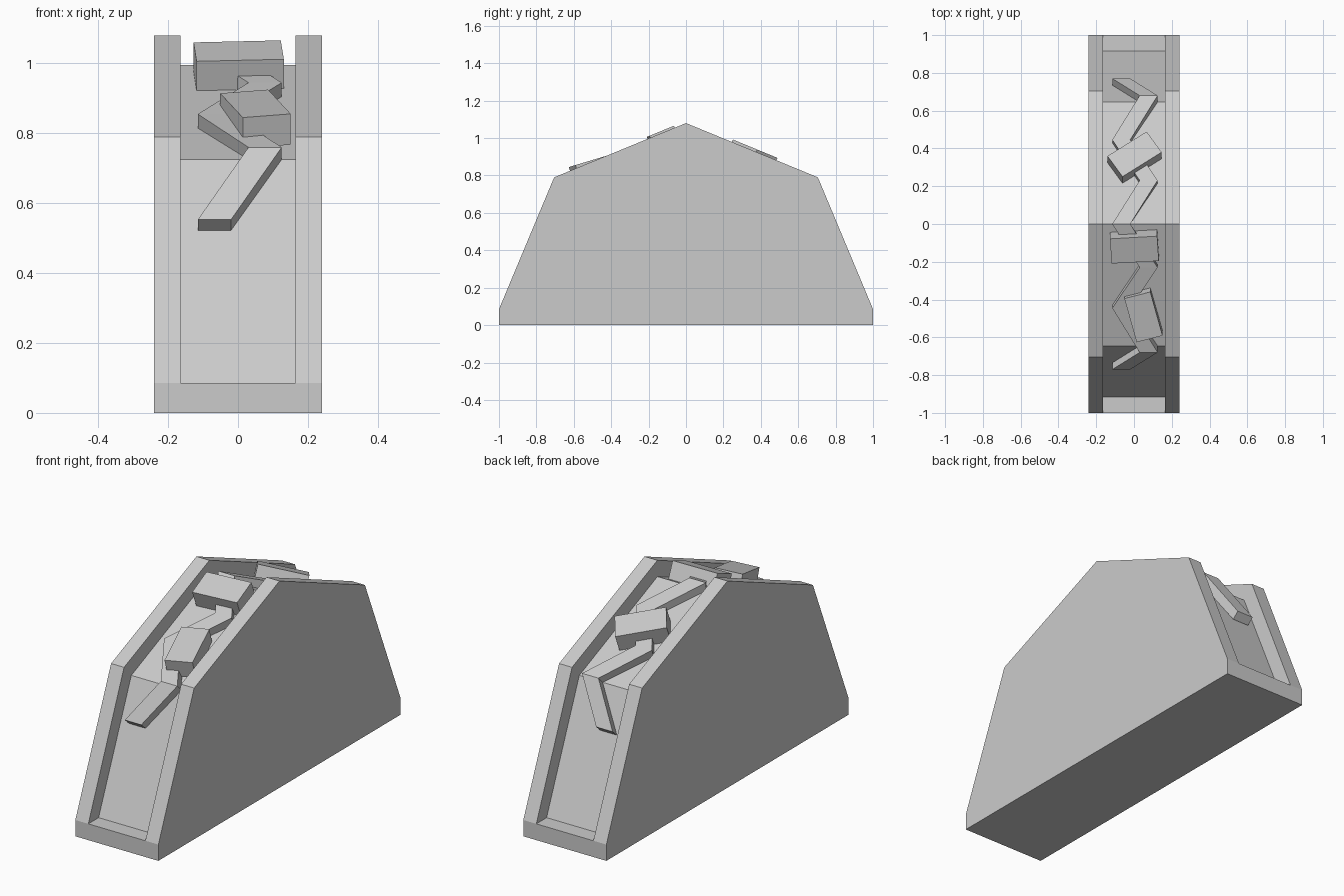
import bpy, bmesh
from math import radians
from mathutils import Matrix, Vector

cube = bpy.data.objects.get("Cube")
if cube:
    bpy.data.objects.remove(cube, do_unlink=True)

grey = bpy.data.materials.new("plain_grey")
grey.use_nodes = True
colour = (0.6, 0.6, 0.6, 1)
grey.diffuse_color = colour
grey.node_tree.nodes["Principled BSDF"].inputs["Base Color"].default_value = colour


def finish(name, bm):
    """Turn a bmesh into a named grey object."""
    bmesh.ops.recalc_face_normals(bm, faces=bm.faces[:])
    mesh = bpy.data.meshes.new(name)
    bm.to_mesh(mesh)
    bm.free()
    mesh.materials.append(grey)
    obj = bpy.data.objects.new(name, mesh)
    bpy.context.collection.objects.link(obj)
    return obj


def mirrored(front):
    """Complete a front half profile, apex last, with its back half."""
    return front + [(-y, z) for y, z in reversed(front[:-1])]


def prism(name, profile, half_width):
    """Extrude a y-z profile across x."""
    bm = bmesh.new()
    face = bm.faces.new([bm.verts.new((-half_width, y, z)) for y, z in profile])
    moved = bmesh.ops.extrude_face_region(bm, geom=[face])["geom"]
    verts = [v for v in moved if isinstance(v, bmesh.types.BMVert)]
    bmesh.ops.translate(bm, vec=(2 * half_width, 0, 0), verts=verts)
    return finish(name, bm)


# Body: a faceted arch with a channel sunk between two side walls
body = prism("body", mirrored([(-1, 0), (-1, 0.085), (-0.705, 0.79), (0, 1.08)]), 0.24)
cutter = prism("channel_cutter", mirrored(
    [(-1.1, 0.085), (-0.915, 0.085), (-0.645, 0.725), (0, 0.995)])
    + [(1.1, 1.4), (-1.1, 1.4)], 0.165)
cutter.hide_render = True
cut = body.modifiers.new("channel", 'BOOLEAN')
cut.operation = 'DIFFERENCE'
cut.solver = 'EXACT'
cut.object = cutter
bpy.context.view_layer.objects.active = body
bpy.ops.object.modifier_apply(modifier=cut.name)
bpy.data.objects.remove(cutter, do_unlink=True)

# Zigzag strip: floor point (y, z) and thickness offset (y, z) at each corner
half = [
    (-0.735, 0.522, -0.035, 0.031),
    (-0.645, 0.725, -0.035, 0.035),
    (-0.43, 0.815, -0.016, 0.04),
    (-0.215, 0.905, -0.016, 0.04),
    (0, 0.995, 0, 0.043),
]
path = half + [(-y, z, -dy, dz) for y, z, dy, dz in reversed(half[:-1])]
bm = bmesh.new()
rings = []
for i, (y, z, dy, dz) in enumerate(path):
    left = 0.03 if i % 2 else -0.115
    right = left + 0.095
    corners = [(left, y, z), (right, y, z),
               (right, y + dy, z + dz), (left, y + dy, z + dz)]
    rings.append([bm.verts.new(c) for c in corners])
for a, b in zip(rings, rings[1:]):
    for k in range(4):
        n = (k + 1) % 4
        bm.faces.new((a[k], a[n], b[n], b[k]))
bm.faces.new(rings[0])
bm.faces.new(rings[-1])
finish("zigzag_strip", bm)


# Loose blocks lying on the slopes, placed by the centre of their top face
def block(name, top, tilt, yaw, size):
    bm = bmesh.new()
    bmesh.ops.create_cube(bm, size=1)
    turn = Matrix.Rotation(radians(tilt), 4, 'X') @ Matrix.Rotation(radians(yaw), 4, 'Z')
    place = Matrix.Translation(top) @ turn
    sink = Matrix.Translation((0, 0, -size[2] / 2))
    bm.transform(place @ sink @ Matrix.Diagonal(Vector((*size, 1))))
    finish(name, bm)


brick = (0.25, 0.142, 0.092)
block("upper_front_block", (0.002, -0.137, 1.036), 22.4, 3.5, brick)
block("lower_front_block", (0.05, -0.493, 0.885), 16.7, 105, brick)
block("back_block", (0.003, 0.37, 0.943), -22.4, 34, brick)
